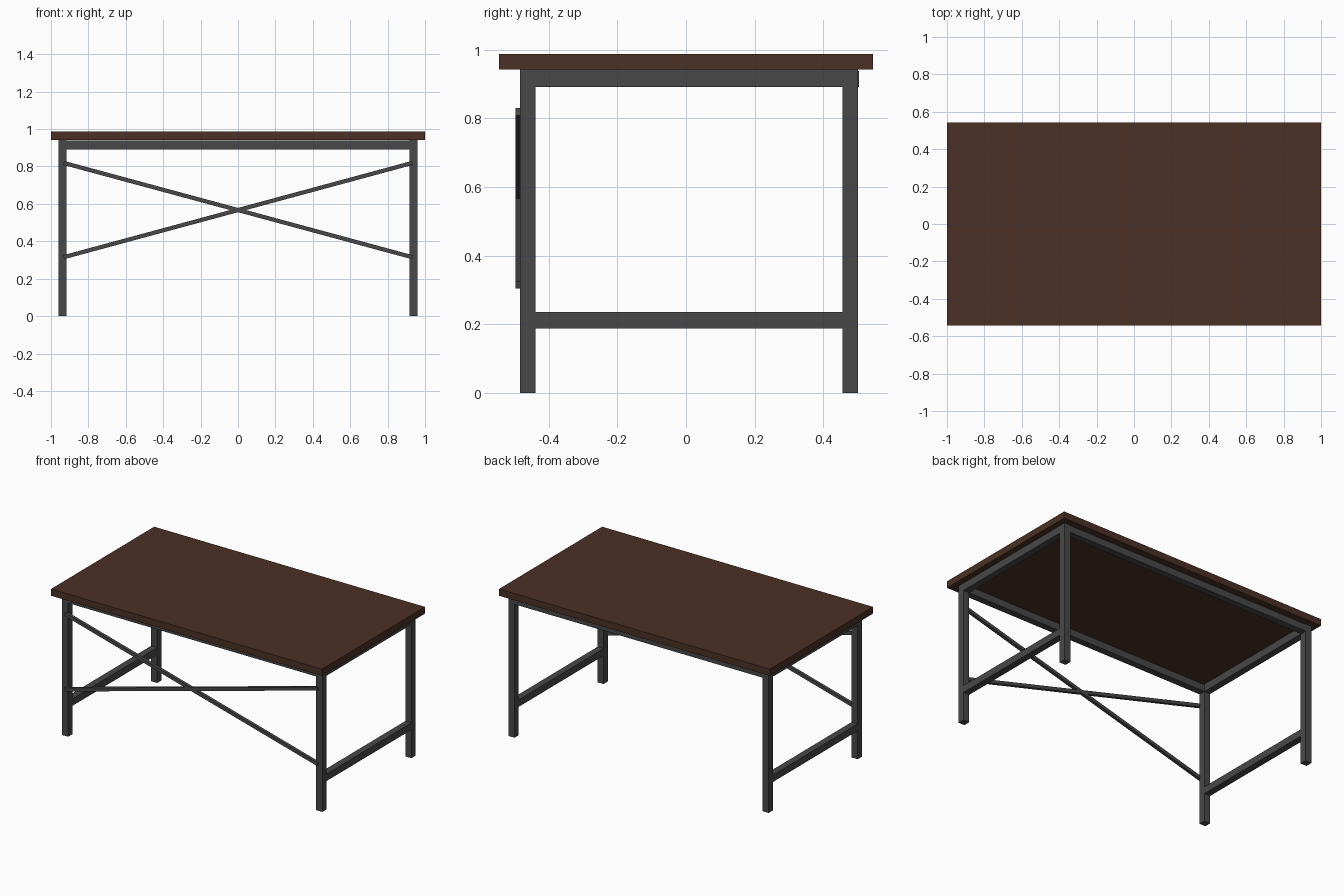
import bpy, math

if "Cube" in bpy.data.objects:
    bpy.data.objects.remove(bpy.data.objects["Cube"])


def material(name, colour):
    m = bpy.data.materials.new(name)
    m.diffuse_color = colour
    m.use_nodes = True
    m.node_tree.nodes["Principled BSDF"].inputs["Base Color"].default_value = m.diffuse_color
    return m


wood = material("dark_wood", (0.07, 0.03, 0.018, 1))
steel = material("dark_steel", (0.065, 0.065, 0.065, 1))


def box(name, x, y, z, mat, tilt=0):
    """Box from (min, max) ranges, optionally tilted about y."""
    loc = [(a + b) / 2 for a, b in (x, y, z)]
    bpy.ops.mesh.primitive_cube_add(size=1, location=loc, rotation=(0, tilt, 0))
    ob = bpy.context.object
    ob.name = name
    ob.scale = [b - a for a, b in (x, y, z)]
    bpy.ops.object.transform_apply(location=False, rotation=False, scale=True)
    ob.data.materials.append(mat)
    return ob


FRONT = (-0.483, -0.438)
BACK = (0.456, 0.501)
TOP_Z = 0.942

# Table top
box("table_top", (-1, 1), (-0.544, 0.544), (TOP_Z, 0.987), wood)

# Legs and end rails, left and right
for side, x in (("left", (-0.961, -0.916)), ("right", (0.916, 0.961))):
    box(f"front_leg_{side}", x, FRONT, (0, TOP_Z), steel)
    box(f"back_leg_{side}", x, BACK, (0, TOP_Z), steel)
    between = (FRONT[1], BACK[0])
    box(f"upper_end_rail_{side}", x, between, (0.892, TOP_Z), steel)
    box(f"lower_end_rail_{side}", x, between, (0.189, 0.236), steel)

# Long rails under the top
box("front_rail", (-0.916, 0.916), FRONT, (0.892, 0.938), steel)
box("back_rail", (-0.916, 0.916), (0.458, 0.503), (0.892, 0.938), steel)

# Crossed braces on the front
dx, dz, mid = 0.932, 0.252, 0.567
half = math.hypot(dx, dz)
for name, s in (("brace_rising", -1), ("brace_falling", 1)):
    box(name, (-half, half), (-0.497, -0.477), (mid - 0.011, mid + 0.011),
        steel, s * math.atan2(dz, dx))
